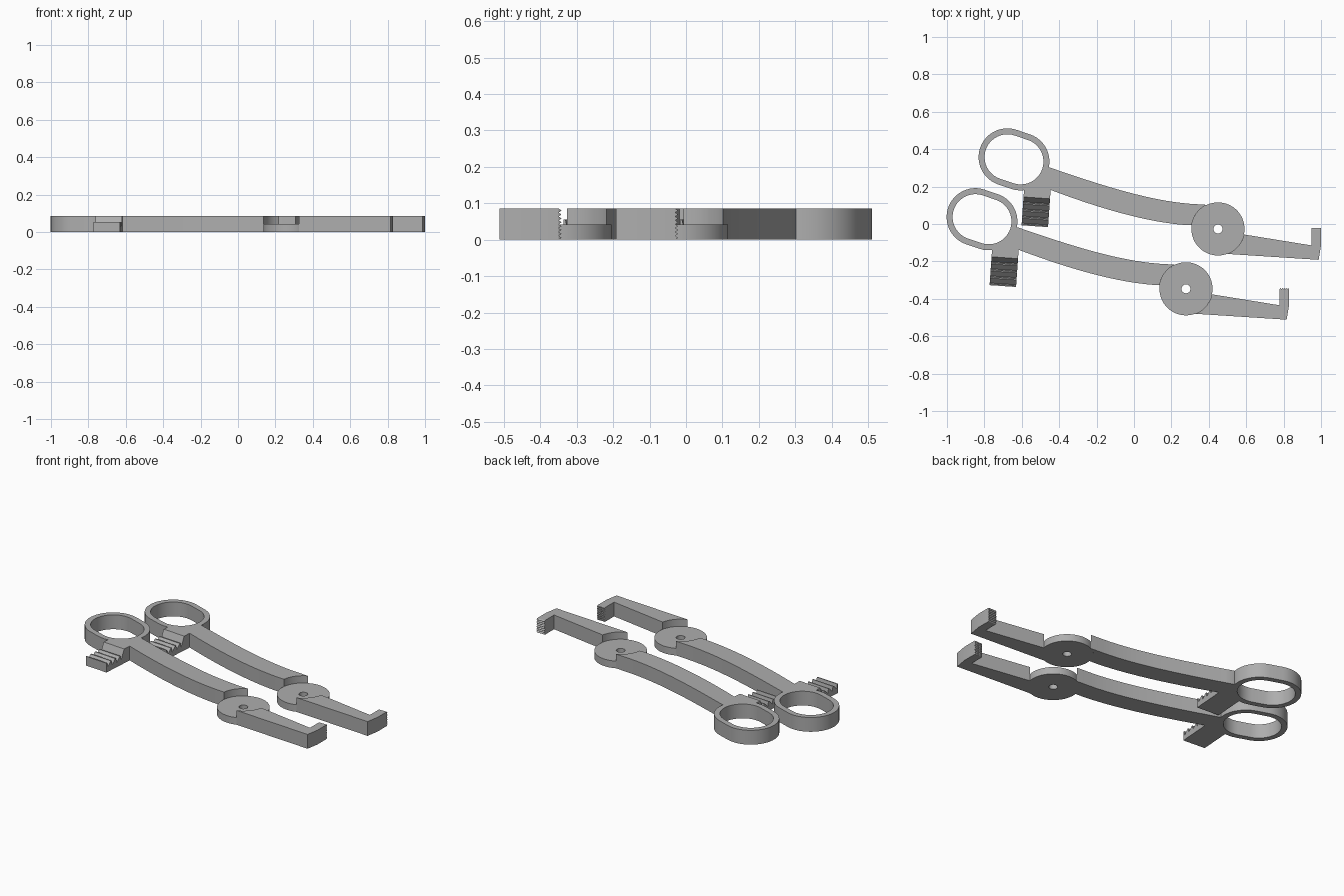
import bpy, bmesh
from math import sin, cos, radians, atan2, pi
from mathutils import Vector, Matrix
from mathutils.geometry import interpolate_bezier

if "Cube" in bpy.data.objects:
    bpy.data.objects.remove(bpy.data.objects["Cube"])

steel = bpy.data.materials.new("plain grey")
steel.use_nodes = True
GREY = (0.42, 0.42, 0.42, 1)
steel.diffuse_color = GREY
steel.node_tree.nodes["Principled BSDF"].inputs["Base Color"].default_value = GREY

HEIGHT = 0.085
HALF = 0.042
PIVOT = (0.449, -0.019)
DISC_R = 0.142
RING_A, RING_B = (-0.677, 0.365), (-0.606, 0.341)
RING_R, HOLE_R = 0.154, 0.122


def finish(bm, name, offset):
    bmesh.ops.recalc_face_normals(bm, faces=bm.faces)
    mesh = bpy.data.meshes.new(name)
    bm.to_mesh(mesh)
    bm.free()
    mesh.materials.append(steel)
    obj = bpy.data.objects.new(name, mesh)
    bpy.context.collection.objects.link(obj)
    obj.location = offset
    bpy.ops.object.select_all(action="DESELECT")
    obj.select_set(True)
    bpy.context.view_layer.objects.active = obj
    bpy.ops.object.shade_smooth_by_angle(angle=radians(25))
    return obj


def prism(name, outline, low, high, offset, matrix=None):
    """Extrude a closed 2D outline from low to high, then place it."""
    bm = bmesh.new()
    face = bm.faces.new([bm.verts.new((x, y, low)) for x, y in outline])
    top = bmesh.ops.extrude_face_region(bm, geom=[face])["geom"]
    moved = [v for v in top if isinstance(v, bmesh.types.BMVert)]
    bmesh.ops.translate(bm, verts=moved, vec=(0, 0, high - low))
    if matrix:
        bm.transform(matrix)
    return finish(bm, name, offset)


def band(name, outer, inner, height, offset):
    """Flat plate with a hole; both outlines have the same point count."""
    bm = bmesh.new()
    loops = [[bm.verts.new((x, y, z)) for x, y in pts]
             for pts, z in ((outer, 0), (outer, height), (inner, height), (inner, 0))]
    n = len(outer)
    for k in range(4):
        a, b = loops[k], loops[(k + 1) % 4]
        for i in range(n):
            j = (i + 1) % n
            bm.faces.new((a[i], a[j], b[j], b[i]))
    return finish(bm, name, offset)


def arc(centre, radius, start, end, steps):
    angles = [radians(start + (end - start) * i / steps) for i in range(steps + 1)]
    return [(centre[0] + radius * cos(a), centre[1] + radius * sin(a)) for a in angles]


def stadium(radius):
    tilt = atan2(RING_B[1] - RING_A[1], RING_B[0] - RING_A[0]) * 180 / pi
    return (arc(RING_B, radius, tilt - 90, tilt + 90, 24)
            + arc(RING_A, radius, tilt + 90, tilt + 270, 24))


def curve(*points):
    vecs = [Vector((x, y, 0)) for x, y in points]
    return [(p.x, p.y) for p in interpolate_bezier(*vecs, 20)]


# Plane with outline in (y, z), extruded along x
SIDEWAYS = Matrix(((0, 0, 1, 0), (1, 0, 0, 0), (0, 1, 0, 0), (0, 0, 0, 1)))


def build_half(side, offset, grid_teeth):
    # finger ring
    band(side + "_finger_ring", stadium(RING_R), stadium(HOLE_R), HEIGHT, offset)

    # curved arm, ending in a hollow around the pivot disc
    upper = curve((-0.452, 0.31), (-0.158, 0.209), (0.136, 0.112), (0.385, 0.112))
    lower = curve((0.307, 0), (0.083, 0.011), (-0.184, 0.091), (-0.447, 0.19))
    arm = (upper[:-1] + arc(PIVOT, DISC_R, 115, 172, 12) + lower[1:]
           + [(-0.586, 0.187)] + arc(RING_B, RING_R - 0.004, -82, -12, 14))
    prism(side + "_arm", arm, 0, HEIGHT, offset)

    # half-height pivot disc with its hole
    band(side + "_pivot_disc", arc(PIVOT, DISC_R, 0, 354, 59),
         arc(PIVOT, 0.024, 0, 354, 59), HALF, offset)

    # jaw with upturned tip
    jaw = arc(PIVOT, DISC_R, -70, -12, 12) + [
        (0.949, -0.107), (0.949, -0.022), (1, -0.022),
        (1, -0.107), (0.987, -0.184)]
    prism(side + "_jaw", jaw, 0, HEIGHT, offset)

    # gripping teeth on the jaw tip
    rows = 8
    step = HEIGHT / rows
    if grid_teeth:
        cols = 5
        width = 0.051 / cols
        bm = bmesh.new()
        for r in range(rows):
            for c in range(cols):
                x, z = 0.949 + c * width, r * step
                base = [bm.verts.new((x + a * width, -0.022, z + b * step))
                        for a, b in ((0, 0), (1, 0), (1, 1), (0, 1))]
                tip = bm.verts.new((x + width / 2, -0.014, z + step / 2))
                for i in range(4):
                    bm.faces.new((base[i], base[(i + 1) % 4], tip))
        finish(bm, side + "_jaw_teeth", offset)
    else:
        teeth = [(-0.03, HEIGHT), (-0.03, 0)]
        for r in range(rows):
            teeth += [(-0.022, r * step), (-0.014, (r + 0.5) * step)]
        teeth.append((-0.022, HEIGHT))
        prism(side + "_jaw_teeth", teeth, 0.949, 1, offset, SIDEWAYS)

    # locking tab with saw teeth
    profile = [(0.02, 0), (0.02, HEIGHT), (-0.04, HEIGHT)]
    for i in range(4):
        y = -0.04 - i * 0.038
        profile += [(y - 0.026, 0.028), (y - 0.032, 0.055), (y - 0.038, 0.055)]
    profile.append((-0.192, 0))
    place = (Matrix.Translation((-0.517, 0.187, 0))
             @ Matrix.Rotation(radians(-4), 4, "Z") @ SIDEWAYS)
    prism(side + "_locking_tab", profile, -0.071, 0.071, offset, place)


build_half("back", (0, -0.0075, 0), False)
build_half("front", (-0.171, -0.3275, 0), True)
